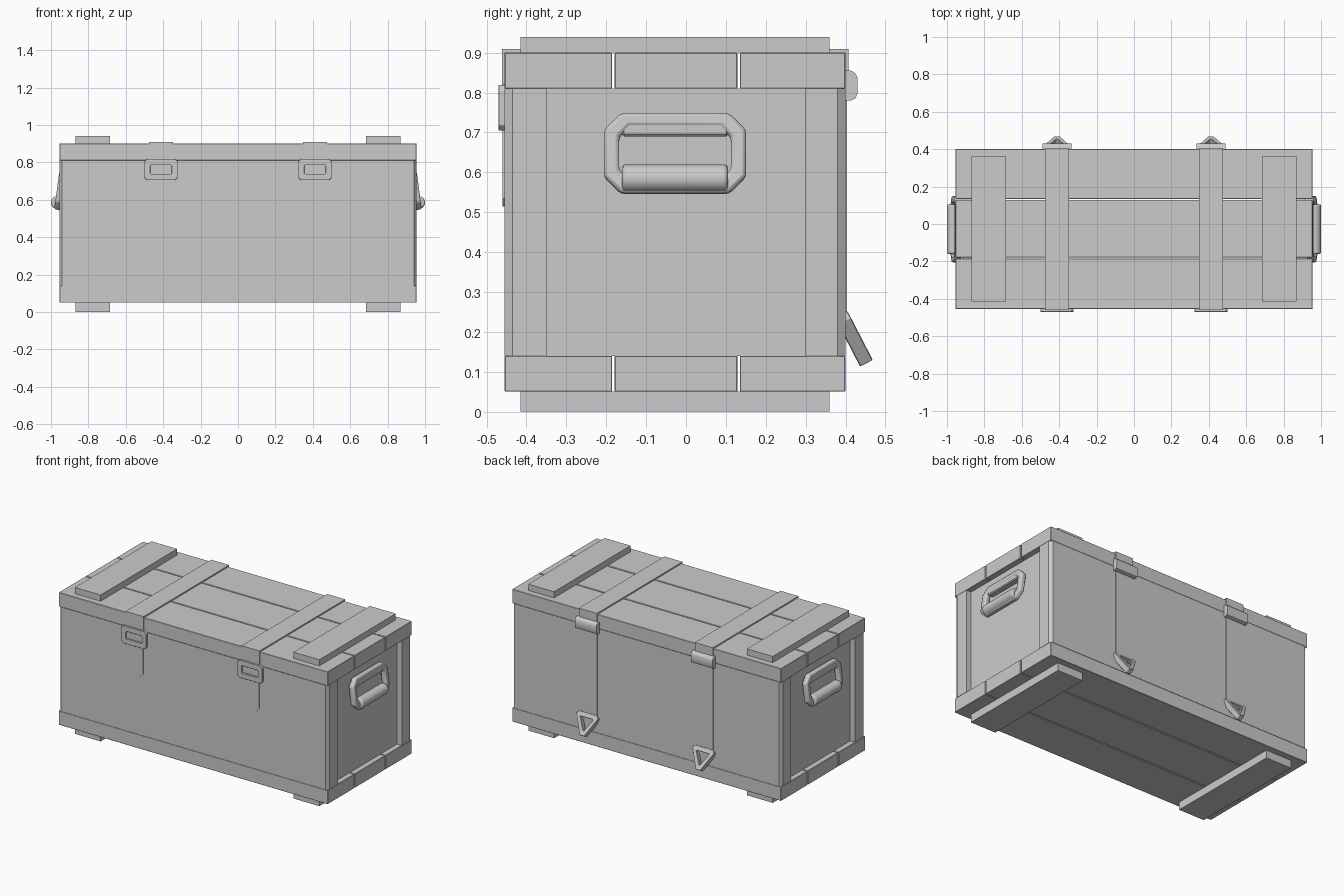
import bpy, bmesh
from math import radians
from mathutils import Matrix, Vector

if "Cube" in bpy.data.objects:
    bpy.data.objects.remove(bpy.data.objects["Cube"])

CY = -0.0275          # middle of the crate body in y
SX = 0.412            # strap centre in x


def finish(name, bm, mirror, bevel, segments, smooth):
    bmesh.ops.recalc_face_normals(bm, faces=bm.faces)
    me = bpy.data.meshes.new(name)
    bm.to_mesh(me)
    bm.free()
    ob = bpy.data.objects.new(name, me)
    bpy.context.collection.objects.link(ob)
    if bevel:
        m = ob.modifiers.new("bevel", 'BEVEL')
        m.width, m.segments = bevel, segments
        m.limit_method, m.angle_limit = 'ANGLE', radians(25)
    if mirror:
        ob.modifiers.new("mirror", 'MIRROR')
    if smooth:
        bpy.context.view_layer.objects.active = ob
        ob.select_set(True)
        bpy.ops.object.shade_smooth_by_angle(angle=radians(35))
        ob.select_set(False)
    return ob


def prism(name, pts, axis, lo, hi, mirror=False, bevel=0, segments=1, smooth=False):
    """Extrude a 2D profile along an axis."""
    put = {'x': lambda a, b, t: (t, a, b),
           'y': lambda a, b, t: (a, t, b),
           'z': lambda a, b, t: (a, b, t)}[axis]
    bm = bmesh.new()
    face = bm.faces.new([bm.verts.new(put(a, b, lo)) for a, b in pts])
    ext = bmesh.ops.extrude_face_region(bm, geom=[face])
    step = Vector(put(0, 0, hi - lo))
    bmesh.ops.translate(bm, vec=step, verts=[v for v in ext['geom'] if isinstance(v, bmesh.types.BMVert)])
    return finish(name, bm, mirror, bevel, segments, smooth)


def box(name, x, y, z, **kw):
    return prism(name, [(x[0], y[0]), (x[1], y[0]), (x[1], y[1]), (x[0], y[1])], 'z', *z, **kw)


def ring(name, outer, inner, depth, matrix, **kw):
    """Flat frame between two outlines of equal length, centred on its plane."""
    bm = bmesh.new()
    loops = [[bm.verts.new((a, b, d)) for a, b in pts]
             for pts, d in ((outer, -depth / 2), (outer, depth / 2), (inner, depth / 2), (inner, -depth / 2))]
    n = len(outer)
    for k in range(4):
        p, q = loops[k], loops[(k + 1) % 4]
        for i in range(n):
            j = (i + 1) % n
            bm.faces.new((p[i], p[j], q[j], q[i]))
    bm.transform(matrix)
    opts = dict(mirror=True, bevel=0, segments=1, smooth=False)
    opts.update(kw)
    return finish(name, bm, **opts)


def octagon(w, h, c):
    return [(-w, -h + c), (-w + c, -h), (w - c, -h), (w, -h + c),
            (w, h - c), (w - c, h), (-w + c, h), (-w, h - c)]


def frame(u, v, origin):
    """Matrix with local x along u and local y along v."""
    u, v = Vector(u).normalized(), Vector(v).normalized()
    m = Matrix((u, v, u.cross(v))).transposed().to_4x4()
    m.translation = origin
    return m


# lid and floor planks
for label, z in (("lid", (0.81, 0.90)), ("floor", (0.05, 0.14))):
    for i, y in enumerate(((-0.455, -0.185), (-0.179, 0.129), (0.135, 0.40))):
        box(f"{label}_plank_{i}", (-0.955, 0.955), y, z, bevel=0.002)

# front and back wall boards with chamfered outer corners
levels = (0.14, 0.30, 0.475, 0.65, 0.81)
for label, out, inn in (("front", -0.455, -0.35), ("back", 0.40, 0.298)):
    ch = 0.02 if out < 0 else -0.02
    outline = [(-0.955, inn), (-0.955, out + ch), (-0.94, out), (0.94, out), (0.955, out + ch), (0.955, inn)]
    for i in range(4):
        prism(f"{label}_board_{i}", outline, 'z', levels[i], levels[i + 1])

# recessed end panels
box("end_panel", (0.87, 0.92), (-0.35, 0.298), (0.14, 0.81), mirror=True)

# battens on the lid and skids under the floor
for label, z in (("lid_batten", (0.90, 0.94)), ("floor_skid", (0.0, 0.05))):
    box(label, (0.685, 0.868), (-0.415, 0.36), z, mirror=True)

# straps over the lid, down to the buckles
prism("lid_strap", [(-0.455, 0.82), (-0.461, 0.82), (-0.461, 0.909), (0.407, 0.909),
                    (0.407, 0.82), (0.40, 0.82), (0.40, 0.90), (-0.455, 0.90)],
      'x', SX - 0.064, SX + 0.064, mirror=True)
box("back_strap", (SX - 0.062, SX + 0.062), (0.395, 0.404), (0.21, 0.82), mirror=True)

# front tongue with clipped lower corners
prism("front_tongue", [(SX - 0.058, 0.82), (SX - 0.058, 0.535), (SX - 0.038, 0.515),
                       (SX + 0.038, 0.515), (SX + 0.058, 0.535), (SX + 0.058, 0.82)],
      'y', -0.46, -0.45, mirror=True)

# front buckle frame
ring("front_buckle", octagon(0.089, 0.057, 0.014), octagon(0.057, 0.023, 0.002), 0.018,
     frame((1, 0, 0), (0, 0, 1), (SX, -0.461, 0.762)), bevel=0.003)

# rounded clasp on the back
prism("back_clasp", [(0.395, 0.855), (0.414, 0.855), (0.425, 0.848), (0.43, 0.838),
                     (0.43, 0.798), (0.425, 0.786), (0.414, 0.78), (0.395, 0.78)],
      'x', SX - 0.077, SX + 0.077, mirror=True, smooth=True)

# hanging triangular pull ring on the back
ring("pull_ring",
     [(-0.064, 0), (0.064, 0), (0.078, -0.018), (0.016, -0.138), (-0.016, -0.138), (-0.078, -0.018)],
     [(-0.042, -0.03), (0.042, -0.03), (0.044, -0.034), (0.004, -0.105), (-0.004, -0.105), (-0.044, -0.034)],
     0.036, frame((1, 0, 0), (0, -0.46, 0.89), (SX, 0.389, 0.244)), bevel=0.007)

# end handle: tilted loop, top bracket, fat grip
ring("handle_loop", octagon(0.178, 0.101, 0.042), octagon(0.14, 0.068, 0.026), 0.034,
     frame((0, 1, 0), (-0.13, 0, 0.99), (0.952, CY, 0.647)), bevel=0.009, segments=2, smooth=True)
box("handle_bracket", (0.915, 0.957), (CY - 0.134, CY + 0.134), (0.69, 0.737), mirror=True, bevel=0.006)

bm = bmesh.new()
bmesh.ops.create_cone(bm, cap_ends=True, segments=20, radius1=0.035, radius2=0.035, depth=0.265,
                      matrix=Matrix.Translation((0.965, CY, 0.585)) @ Matrix.Rotation(radians(90), 4, 'X'))
finish("handle_grip", bm, True, 0.008, 2, True)
